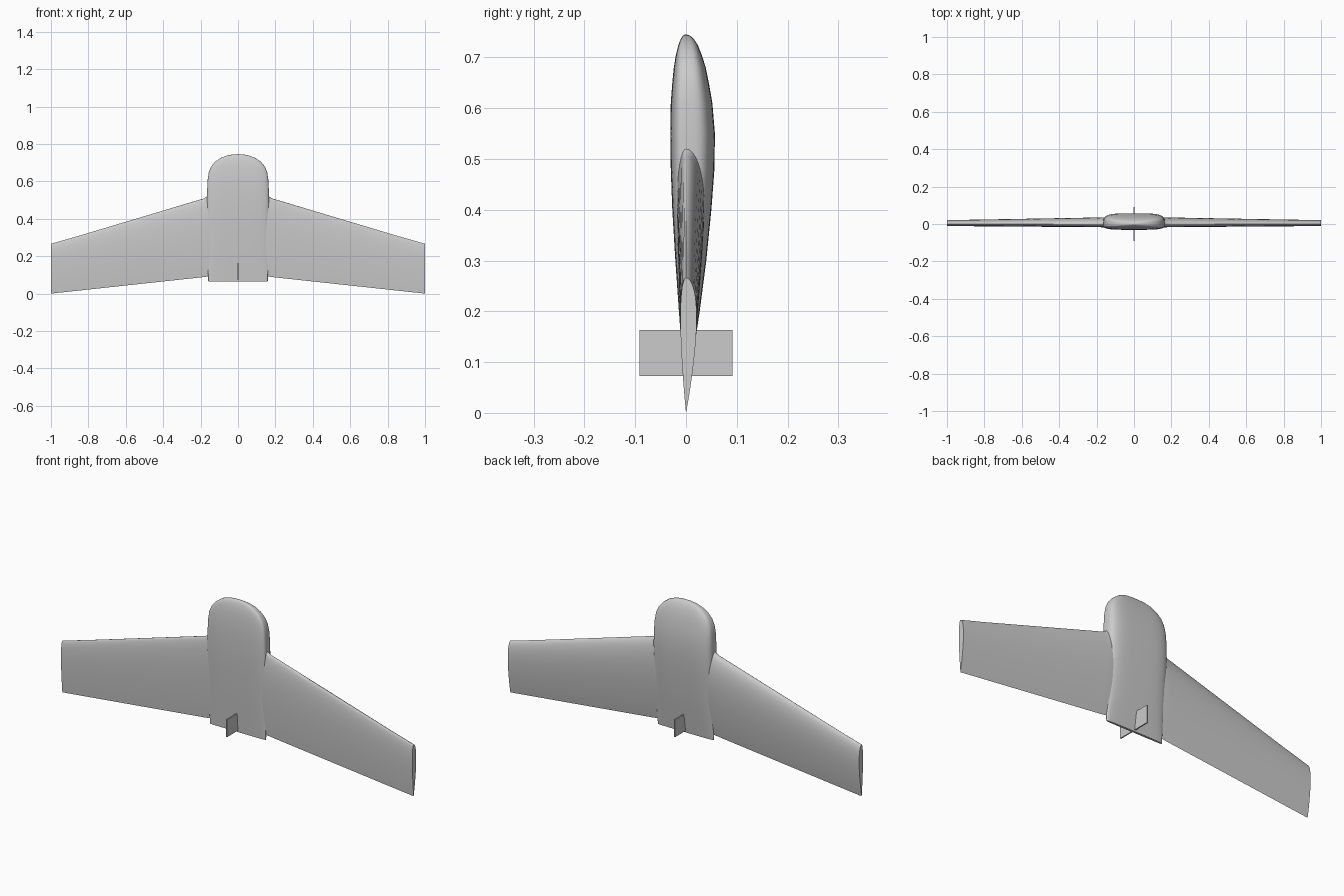
import bpy, bmesh, math

cube = bpy.data.objects.get("Cube")
if cube:
    bpy.data.objects.remove(cube)

grey = bpy.data.materials.new("plain_grey")
grey.use_nodes = True
colour = (0.6, 0.6, 0.6, 1)
grey.diffuse_color = colour
grey.node_tree.nodes["Principled BSDF"].inputs["Base Color"].default_value = colour


def loft(name, rings, angle=40):
    """Skin a list of equal closed rings and cap both ends."""
    bm = bmesh.new()
    loops = [[bm.verts.new(p) for p in ring] for ring in rings]
    n = len(loops[0])
    for a, b in zip(loops, loops[1:]):
        for i in range(n):
            j = (i + 1) % n
            bm.faces.new((a[i], a[j], b[j], b[i]))
    bm.faces.new(loops[0])
    bm.faces.new(loops[-1])
    bmesh.ops.recalc_face_normals(bm, faces=bm.faces)
    mesh = bpy.data.meshes.new(name)
    bm.to_mesh(mesh)
    bm.free()
    mesh.materials.append(grey)
    obj = bpy.data.objects.new(name, mesh)
    bpy.context.collection.objects.link(obj)
    bpy.ops.object.select_all(action="DESELECT")
    obj.select_set(True)
    bpy.context.view_layer.objects.active = obj
    bpy.ops.object.shade_smooth_by_angle(angle=math.radians(angle))
    return obj


def thickness(t):
    """Aerofoil half thickness along the chord, peak of 1."""
    return (2.969 * t ** 0.5 - 1.26 * t - 3.516 * t ** 2 + 2.843 * t ** 3 - 1.036 * t ** 4) / 1.0


def aerofoil(x, lead, trail, front, back, steps=24):
    """Closed section at span x, leading edge up."""
    ts = [(1 - math.cos(math.pi * i / steps)) / 2 for i in range(steps + 1)]
    z = lambda t: lead + (trail - lead) * t
    ring = [(x, back * thickness(t), z(t)) for t in ts[:-1]]
    ring.append((x, 0, trail))
    ring += [(x, -front * thickness(t), z(t)) for t in ts[-2:0:-1]]
    return ring


# Wings: x, leading z, trailing z, front depth, back depth
stations = [(0.10, 0.535, 0.097, 0.018, 0.036), (0.155, 0.53, 0.092, 0.018, 0.036),
            (0.165, 0.52, 0.091, 0.018, 0.036), (0.185, 0.508, 0.088, 0.017, 0.035),
            (0.86, 0.306, 0.015, 0.012, 0.023), (1.0, 0.266, 0.0, 0.011, 0.021)]
for side, label in ((1, "left"), (-1, "right")):
    loft(label + "_wing", [aerofoil(side * s[0], *s[1:]) for s in stations])

# Centre body: z, half width, front depth, back depth
profile = [(0.065, 0.159, 0.004, 0.007), (0.12, 0.16, 0.008, 0.015),
           (0.2, 0.161, 0.014, 0.027), (0.3, 0.163, 0.021, 0.040),
           (0.4, 0.165, 0.027, 0.050), (0.48, 0.166, 0.030, 0.056),
           (0.55, 0.165, 0.031, 0.057), (0.61, 0.162, 0.030, 0.052),
           (0.65, 0.156, 0.027, 0.045), (0.68, 0.143, 0.024, 0.039),
           (0.705, 0.122, 0.020, 0.031), (0.725, 0.093, 0.015, 0.023),
           (0.737, 0.062, 0.010, 0.015), (0.743, 0.033, 0.006, 0.008),
           (0.745, 0.008, 0.002, 0.002)]


def body_ring(z, width, front, back, count=64):
    ring = []
    for i in range(count):
        a = 2 * math.pi * i / count
        c, s = math.cos(a), math.sin(a)
        depth = back if s > 0 else front
        ring.append((width * math.copysign(abs(c) ** 0.5, c),
                     depth * math.copysign(abs(s) ** 0.5, s), z))
    return ring


loft("centre_body", [body_ring(*p) for p in profile], 50)

# Thin tail fin through the body
w, d = 0.003, 0.092
loft("tail_fin", [[(-w, -d, z), (w, -d, z), (w, d, z), (-w, d, z)] for z in (0.073, 0.163)], 30)
